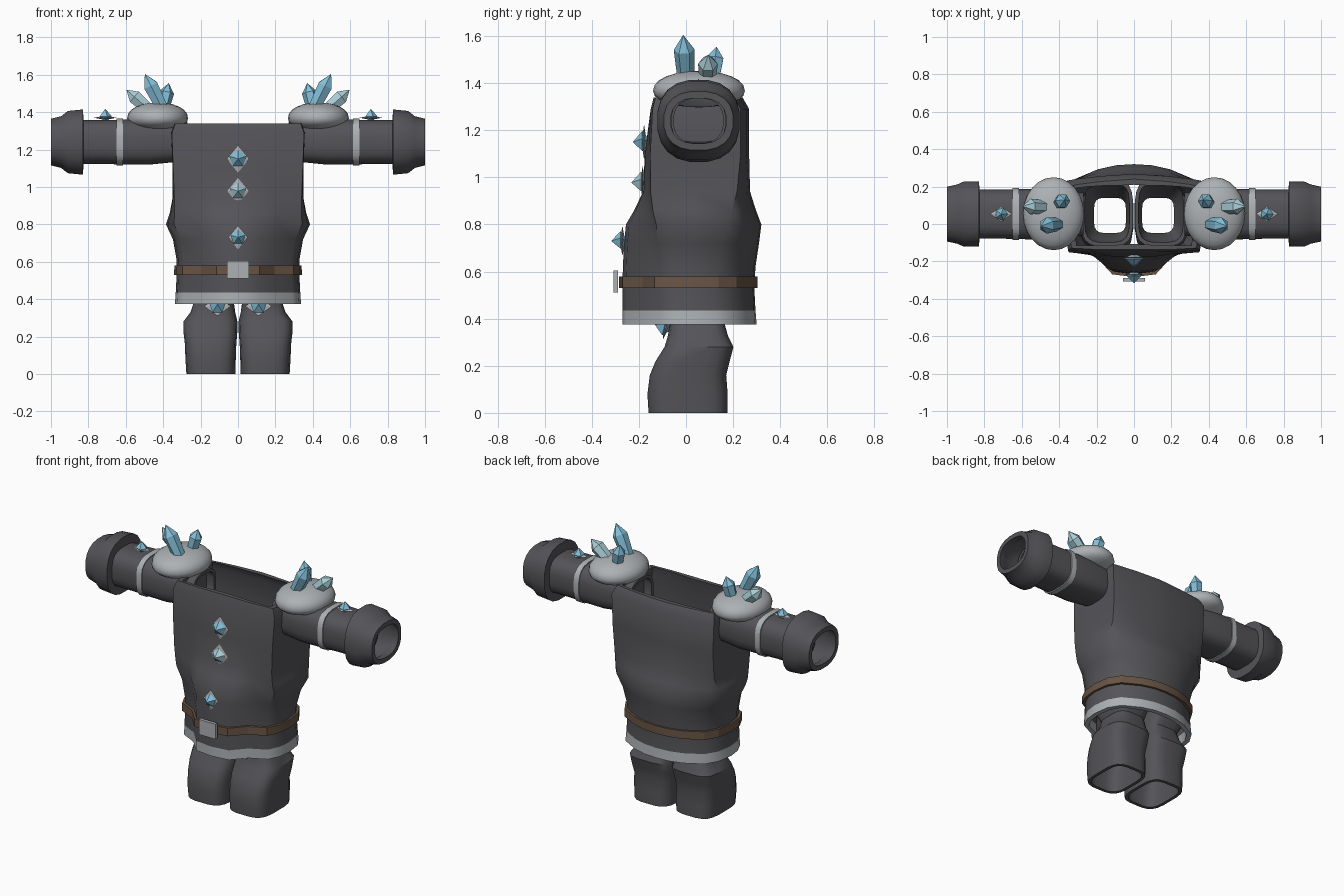
import bpy, bmesh, math
from mathutils import Vector

cube = bpy.data.objects.get("Cube")
if cube:
    bpy.data.objects.remove(cube, do_unlink=True)


def material(name, rgb):
    m = bpy.data.materials.new(name)
    m.use_nodes = True
    m.diffuse_color = (*rgb, 1)
    m.node_tree.nodes["Principled BSDF"].inputs["Base Color"].default_value = (*rgb, 1)
    return m


CLOTH = material("dark grey cloth", (0.09, 0.087, 0.097))
TRIM = material("light grey trim", (0.42, 0.44, 0.46))
LEATHER = material("brown leather", (0.14, 0.09, 0.06))
BLUE = material("blue crystal", (0.23, 0.52, 0.69))
PALE = material("pale crystal", (0.40, 0.62, 0.68))


def finish(name, bm, mats, smooth=35, rule=None):
    bmesh.ops.recalc_face_normals(bm, faces=bm.faces)
    if rule:
        for f in bm.faces:
            f.material_index = rule(f.calc_center_median())
    me = bpy.data.meshes.new(name)
    bm.to_mesh(me)
    bm.free()
    for m in mats:
        me.materials.append(m)
    if smooth:
        me.shade_smooth()
        me.set_sharp_from_angle(angle=math.radians(smooth))
    ob = bpy.data.objects.new(name, me)
    bpy.context.collection.objects.link(ob)
    return ob


def shell(name, rings, thick, mats, rule=None, smooth=35):
    """Double-walled open tube through a list of rings."""
    bm = bmesh.new()
    inner = []
    for ring in rings:
        c = sum(ring, Vector()) / len(ring)
        inner.append([p - (p - c).normalized() * thick for p in ring])
    loops = [[bm.verts.new(p) for p in r] for r in rings + inner[::-1]]
    n = len(loops[0])
    for i, a in enumerate(loops):
        b = loops[(i + 1) % len(loops)]
        for j in range(n):
            k = (j + 1) % n
            bm.faces.new((a[j], a[k], b[k], b[j]))
    return finish(name, bm, mats, smooth, rule)


def squircle(ru, rv, power, seg=20):
    pts = []
    for i in range(seg):
        t = math.tau * (i + 0.5) / seg
        c, s = math.cos(t), math.sin(t)
        pts.append((ru * math.copysign(abs(c) ** (2 / power), c),
                    rv * math.copysign(abs(s) ** (2 / power), s)))
    return pts


# ---- tunic body: half outline mirrored at each height, boxy chest to round skirt ----
def body_ring(z, w, yf, yb, bulge, box, grow=0.0):
    w, yf, yb = w + grow, yf - grow, yb + grow

    def mix(round_value, box_value):
        return round_value + (box_value - round_value) * box

    half = [(0.25 * w, yb - 0.006), (0.5 * w, yb - mix(0.03, 0.012)),
            (mix(0.82, 0.86) * w, yb - mix(0.09, 0.027)),
            (mix(0.955, 1) * w, yb - mix(0.165, 0.036)), (w, 0.03),
            (mix(0.97, 1) * w, yf + mix(0.12, 0.06)),
            (mix(0.87, 0.99) * w, yf + mix(0.05, 0.008)),
            (0.57 * w, yf), (0.34 * w, yf - 0.85 * bulge)]
    pts = [(0, yb)] + half + [(0, yf - bulge)] + [(-x, y) for x, y in reversed(half)]
    return [Vector((x, y, z)) for x, y in pts]


BODY = [(0.375, 0.337, -0.17, 0.30, 0.10, 0), (0.435, 0.333, -0.17, 0.295, 0.10, 0),
        (0.53, 0.328, -0.17, 0.29, 0.10, 0), (0.62, 0.33, -0.17, 0.295, 0.098, 0),
        (0.72, 0.348, -0.17, 0.31, 0.093, 0.05), (0.80, 0.385, -0.17, 0.32, 0.085, 0.15),
        (0.86, 0.365, -0.17, 0.297, 0.05, 0.5), (0.94, 0.35, -0.165, 0.272, 0.017, 0.85),
        (1.10, 0.35, -0.16, 0.268, 0.015, 1), (1.29, 0.357, -0.15, 0.268, 0.0, 1),
        (1.34, 0.338, -0.137, 0.24, 0.0, 1)]
shell("tunic_body", [body_ring(*r) for r in BODY], 0.03, [CLOTH, TRIM],
      lambda c: 1 if c.z < 0.434 else 0, smooth=42)
shell("belt", [body_ring(0.53, 0.328, -0.17, 0.29, 0.10, 0, 0.014),
               body_ring(0.58, 0.326, -0.17, 0.29, 0.10, 0, 0.014)], 0.02, [LEATHER], smooth=20)

# ---- belt buckle ----
bm = bmesh.new()
bmesh.ops.create_cube(bm, size=1)
for v in bm.verts:
    v.co = Vector((v.co.x * 0.115, v.co.y * 0.02, v.co.z * 0.095)) + Vector((0, -0.298, 0.558))
finish("belt_buckle", bm, [TRIM], 0)


def spindle(name, levels, sides, pos, axis, mat, stretch=(1, 1), up=None):
    """Faceted solid along an axis; levels are (height, radius), ends pointed."""
    axis = Vector(axis).normalized()
    up = Vector(up or (0, 0, 1) if abs(axis.z) < 0.9 else (1, 0, 0))
    side = up.cross(axis).normalized()
    up = axis.cross(side)
    bm = bmesh.new()

    def at(h, r, a):
        return bm.verts.new(Vector(pos) + axis * h + up * (r * stretch[0] * math.cos(a))
                            + side * (r * stretch[1] * math.sin(a)))
    loops = [[at(h, r, math.tau * i / sides) for i in range(sides)] for h, r in levels[1:-1]]
    low, high = at(levels[0][0], 0, 0), at(levels[-1][0], 0, 0)
    for i in range(sides):
        j = (i + 1) % sides
        bm.faces.new((low, loops[0][j], loops[0][i]))
        bm.faces.new((high, loops[-1][i], loops[-1][j]))
        for a, b in zip(loops, loops[1:]):
            bm.faces.new((a[i], a[j], b[j], b[i]))
    return finish(name, bm, [mat], 0)


def gem(name, pos, axis, size, mat, stretch=(1.1, 0.9)):
    spindle(name + "_setting", [(-0.012, 0), (0, size), (0.012, 0)], 4, pos, axis, TRIM, stretch)
    spindle(name, [(-0.03, 0), (0.008, size * 0.7), (0.048, 0)], 5, pos, axis, mat)


# ---- chest gems ----
gem("upper_chest_gem", (0, -0.178, 1.15), (0, -1, 0), 0.067, BLUE)
gem("middle_chest_gem", (0, -0.184, 0.978), (0, -1, 0), 0.064, PALE)
gem("belly_gem", (0, -0.27, 0.73), (0, -1, 0), 0.058, BLUE)

# ---- profiles for limbs ----
SLEEVE = [(0.27, 0.115, 0.105), (0.36, 0.125, 0.11), (0.48, 0.138, 0.122),
          (0.61, 0.135, 0.121), (0.72, 0.132, 0.118), (0.85, 0.132, 0.118)]
CUFF = [(0.825, 0.135, 0.125), (0.83, 0.176, 0.176), (0.91, 0.176, 0.168),
        (0.945, 0.160, 0.140), (1.0, 0.148, 0.126)]
LEG = [(0.0, 0.013, 0.277, -0.16, 0.178), (0.08, 0.011, 0.282, -0.165, 0.178),
       (0.16, 0.008, 0.285, -0.155, 0.172), (0.22, 0.003, 0.292, -0.13, 0.187),
       (0.28, 0.002, 0.293, -0.092, 0.202), (0.33, 0.014, 0.255, -0.077, 0.178),
       (0.39, 0.022, 0.235, -0.07, 0.162), (0.46, 0.008, 0.265, -0.10, 0.205),
       (0.57, 0.004, 0.285, -0.12, 0.24)]
ARM_Y, ARM_Z = 0.053, 1.24

for s, side in ((1, "left"), (-1, "right")):
    def arm_rings(profile, power):
        return [[Vector((s * x, ARM_Y + u, ARM_Z + v)) for u, v in squircle(ru, rv, power)]
                for x, ru, rv in profile]

    # sleeve, band and flared cuff
    shell(side + "_sleeve", arm_rings(SLEEVE, 3), 0.02, [CLOTH])
    shell(side + "_sleeve_band", arm_rings([(0.615, 0.14, 0.127), (0.65, 0.14, 0.127)], 3),
          0.02, [TRIM])
    shell(side + "_cuff", arm_rings(CUFF, 2.4), 0.03, [CLOTH])
    gem(side + "_sleeve_gem", (s * 0.71, ARM_Y, 1.37), (0, 0, 1), 0.05, BLUE, (1.2, 0.8))

    # domed shoulder pad, full at the top and tucked in below its rim
    bm = bmesh.new()
    bmesh.ops.create_uvsphere(bm, u_segments=24, v_segments=12, radius=1)
    for v in bm.verts:
        c = v.co
        height = math.copysign(abs(c.z) ** 0.9, c.z)
        v.co = Vector((s * (0.43 + 0.163 * c.x), 0.055 + 0.195 * c.y,
                       1.367 + (0.085 if c.z > 0 else 0.07) * height))
    finish(side + "_shoulder_pad", bm, [TRIM], 60)

    # shoulder crystals: base, tip, radius, colour
    for label, base, tip, r, mat in (
            ("tall", (0.40, 0.0, 1.41), (0.498, -0.012, 1.605), 0.044, BLUE),
            ("outer", (0.46, 0.09, 1.40), (0.597, 0.095, 1.52), 0.042, PALE),
            ("rear", (0.405, 0.11, 1.40), (0.37, 0.13, 1.555), 0.04, BLUE)):
        a, b = (Vector((s * p[0], p[1], p[2])) for p in (base, tip))
        d = (b - a).length
        spindle(f"{side}_{label}_crystal",
                [(-0.02, 0), (0, r * 0.8), (d * 0.68, r), (d, 0)], 6, a, b - a, mat, up=(0, 1, 0))

    # trouser leg, flaring at the hip inside the skirt, and thigh gem
    rings = []
    for z, x0, x1, y0, y1 in LEG:
        rings.append([Vector((s * (x0 + x1) / 2 + u, (y0 + y1) / 2 + v, z))
                      for u, v in squircle((x1 - x0) / 2, (y1 - y0) / 2, 3.6)])
    shell(side + "_leg", rings, 0.022, [CLOTH])
    gem(side + "_thigh_gem", (s * 0.11, -0.085, 0.362), (0, -1, 0.25), 0.062, BLUE, (0.85, 1.15))
